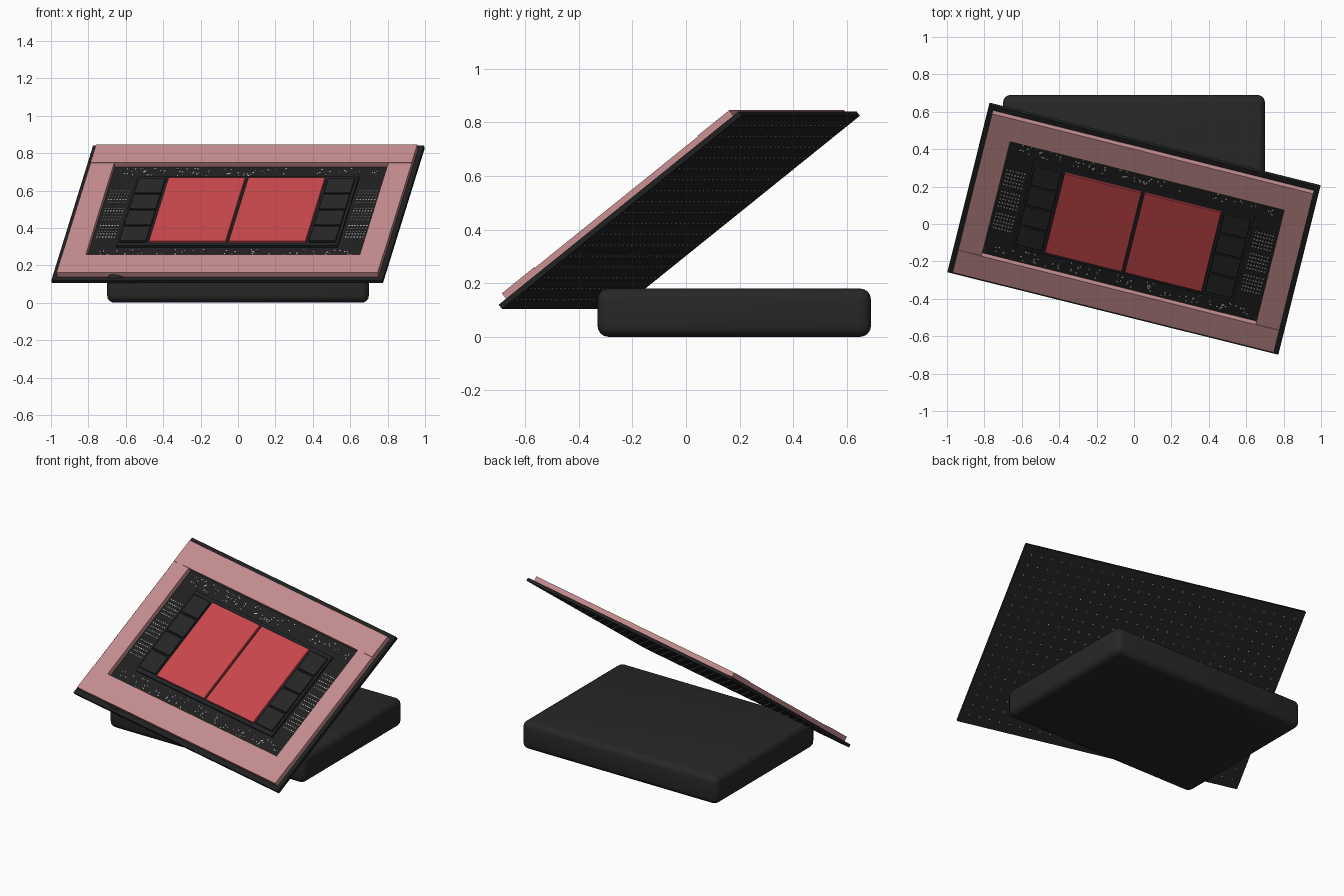
import bpy, bmesh, math, random
from mathutils import Matrix, Vector

cube = bpy.data.objects.get("Cube")
if cube:
    bpy.data.objects.remove(cube, do_unlink=True)
random.seed(4)


def material(name, rgb):
    m = bpy.data.materials.new(name)
    m.use_nodes = True
    m.diffuse_color = (*rgb, 1)
    bsdf = next(n for n in m.node_tree.nodes if n.type == 'BSDF_PRINCIPLED')
    bsdf.inputs["Base Color"].default_value = (*rgb, 1)
    bsdf.inputs["Roughness"].default_value = 0.6
    return m


black = material("board black", (0.015, 0.015, 0.015))
charcoal = material("charcoal", (0.02, 0.02, 0.02))
slate = material("slate", (0.014, 0.017, 0.021))
pink = material("dusty pink", (0.58, 0.275, 0.285))
red = material("die red", (0.6, 0.065, 0.075))
silver = material("silver", (0.6, 0.62, 0.63))

# Tilted and turned frame shared by all parts of the board
TILT = (Matrix.Translation((0, -0.025, 0.4725))
        @ Matrix.Rotation(math.radians(-14), 4, 'Z')
        @ Matrix.Rotation(math.radians(38), 4, 'X'))


def boxes(name, items, mat, matrix=TILT, bevel=0, segments=1):
    """One object from boxes given as (centre, size)."""
    bm = bmesh.new()
    for centre, size in items:
        bmesh.ops.create_cube(bm, size=1, matrix=Matrix.Translation(centre)
                              @ Matrix.Diagonal((*size, 1)))
    if bevel:
        bmesh.ops.bevel(bm, geom=bm.edges[:], offset=bevel, segments=segments,
                        profile=0.5, affect='EDGES')
    mesh = bpy.data.meshes.new(name)
    bm.to_mesh(mesh)
    bm.free()
    mesh.materials.append(mat)
    obj = bpy.data.objects.new(name, mesh)
    obj.matrix_world = matrix
    bpy.context.collection.objects.link(obj)
    return obj


def slab(u, v, bottom, width, depth, height):
    return Vector((u, v, bottom + height / 2)), (width, depth, height)


# Rounded pedestal
base = boxes("pedestal", [slab(0, 0.18, 0, 1.4, 1.02, 0.18)], charcoal,
             Matrix.Identity(4), 0.04, 4)
bpy.ops.object.select_all(action='DESELECT')
base.select_set(True)
bpy.context.view_layer.objects.active = base
bpy.ops.object.shade_smooth_by_angle(angle=math.radians(40))

# Circuit board
TOP = 0.01
boxes("circuit_board", [slab(0, 0, -TOP, 1.824, 1.17, 2 * TOP)], black)

# Stiffener frame: long bars full width, side bars slightly lower between them
W, D, LONG, SIDE, H = 1.77, 1.11, 0.155, 0.13, 0.03
for side, label in ((1, "back"), (-1, "front")):
    boxes(label + "_frame_bar",
          [slab(0, side * (D - LONG) / 2, TOP, W, LONG, H)], pink)
for side, label in ((1, "left"), (-1, "right")):
    boxes(label + "_frame_bar",
          [slab(side * (W - SIDE) / 2, 0, TOP, SIDE, D - 2 * LONG, H - 0.003)], pink)

# Interposer, two main dies and the memory stacks beside them
boxes("interposer", [slab(0, 0, TOP, 1.22, 0.6, 0.012)], slate)
CHIP = TOP + 0.012
for side, label in ((1, "left"), (-1, "right")):
    boxes(label + "_die", [slab(side * 0.22, 0, CHIP, 0.425, 0.555, 0.014)], red,
          bevel=0.002)
    boxes(label + "_memory_stacks",
          [slab(side * 0.522, (i - 1.5) * 0.139, CHIP, 0.148, 0.13, 0.012)
           for i in range(4)], charcoal, bevel=0.002)

# Rows of small capacitors at the two ends
for side, label in ((1, "left"), (-1, "right")):
    boxes(label + "_capacitor_rows",
          [slab(side * 0.685 + (c - 3) * 0.016, (r - 8.5) * 0.025, TOP, 0.008, 0.006, 0.003)
           for c in range(7) for r in range(18) if r % 6 != 5], silver)

# Scattered capacitors along the long sides
for side, label in ((1, "back"), (-1, "front")):
    boxes(label + "_scattered_capacitors",
          [slab(random.uniform(-0.7, 0.7), side * random.uniform(0.32, 0.385), TOP,
                random.choice((0.006, 0.009)), 0.007, 0.003)
           for _ in range(75)], silver)

# Grid of solder contacts underneath
boxes("solder_contacts",
      [slab((c - 13) * 0.066, (r - 8) * 0.066, -TOP - 0.002, 0.006, 0.006, 0.002)
       for c in range(27) for r in range(17)], silver)
